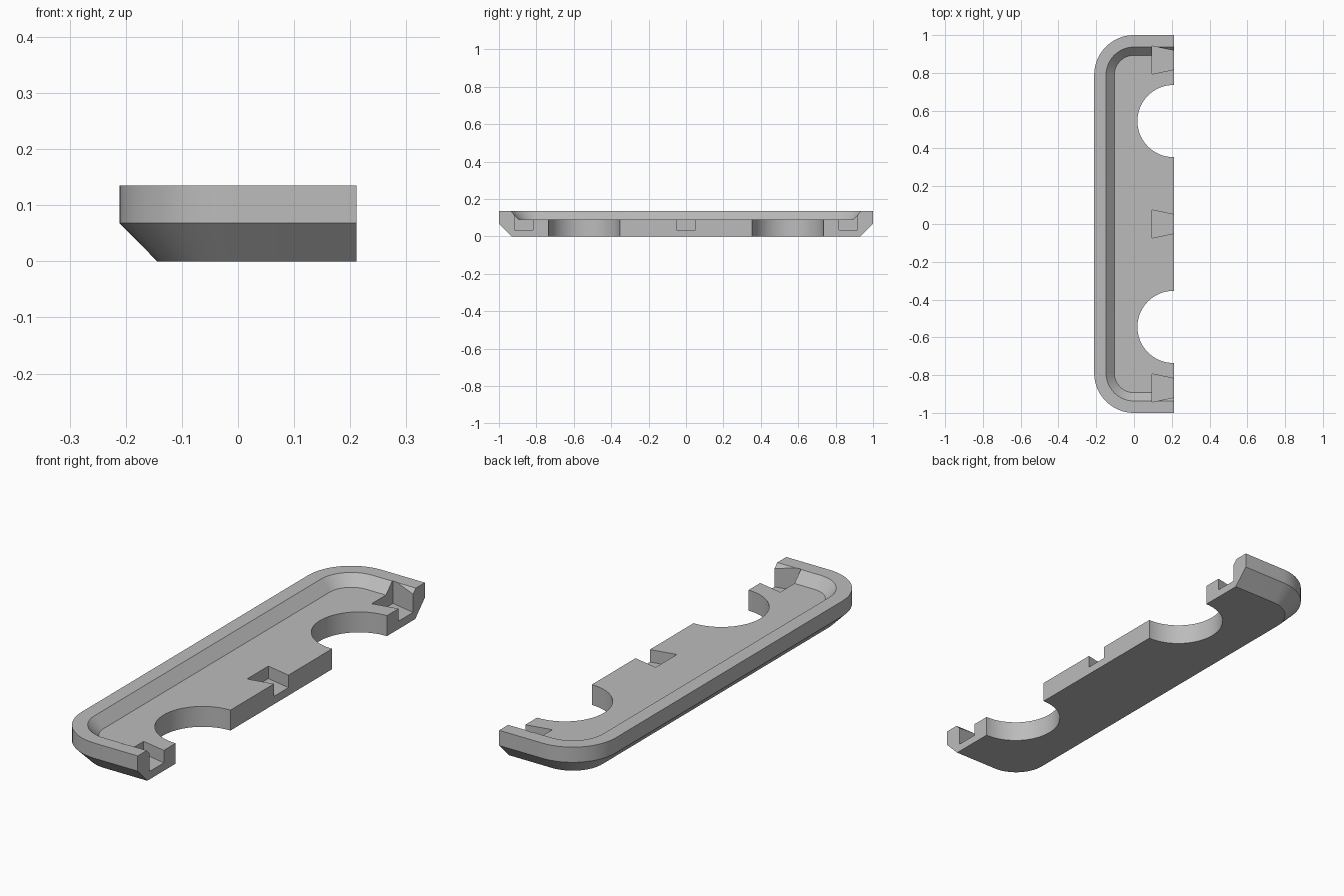
import bpy, bmesh, math

if "Cube" in bpy.data.objects:
    bpy.data.objects.remove(bpy.data.objects["Cube"], do_unlink=True)

HALF_X, HALF_Y, CORNER = 0.211, 1.0, 0.211
HOLE_R, HOLE_Y = 0.191, 0.545

grey = bpy.data.materials.new("plain grey")
grey.use_nodes = True
colour = (0.5, 0.5, 0.5, 1)
grey.diffuse_color = colour
grey.node_tree.nodes["Principled BSDF"].inputs["Base Color"].default_value = colour


def outline(inset, steps=16):
    """Open outline with two rounded corners on the -x side."""
    r = CORNER - inset
    cx, cy = CORNER - HALF_X, HALF_Y - CORNER
    pts = [(HALF_X, HALF_Y - inset)]
    for i in range(steps + 1):
        a = math.pi / 2 * (1 + i / steps)
        pts.append((cx + r * math.cos(a), cy + r * math.sin(a)))
    return pts + [(x, -y) for x, y in reversed(pts)]


def finish(bm, name):
    bmesh.ops.recalc_face_normals(bm, faces=bm.faces)
    mesh = bpy.data.meshes.new(name)
    bm.to_mesh(mesh)
    bm.free()
    obj = bpy.data.objects.new(name, mesh)
    bpy.context.collection.objects.link(obj)
    mesh.materials.append(grey)
    return obj


def prism(name, pts, z0, z1):
    bm = bmesh.new()
    face = bm.faces.new([bm.verts.new((x, y, z0)) for x, y in pts])
    top = bmesh.ops.extrude_face_region(bm, geom=[face])["geom"]
    verts = [v for v in top if isinstance(v, bmesh.types.BMVert)]
    bmesh.ops.translate(bm, vec=(0, 0, z1 - z0), verts=verts)
    return finish(bm, name)


# Tray: loft the outline from the underside, over the rim, down to the floor
section = [(0.067, 0), (0, 0.068), (0, 0.135), (0.063, 0.135), (0.107, 0.09)]
bm = bmesh.new()
rings = [[bm.verts.new((x, y, z)) for x, y in outline(d)] for d, z in section]
for a, b in zip(rings, rings[1:]):
    for i in range(len(a) - 1):
        bm.faces.new((a[i], a[i + 1], b[i + 1], b[i]))
bm.faces.new(rings[0])
bm.faces.new(rings[-1])
bm.faces.new([r[0] for r in rings] + [r[-1] for r in reversed(rings)])
tray = finish(bm, "tray")

# Cutters: half-round openings and dovetail pockets along the open side
cutters = []
for y in (-HOLE_Y, HOLE_Y):
    ring = [(HALF_X - 0.002 + HOLE_R * math.cos(math.tau * i / 64),
             y + HOLE_R * math.sin(math.tau * i / 64)) for i in range(64)]
    cutters.append(prism("opening_cutter", ring, -0.1, 0.3))
for y in (-0.868, 0, 0.868):
    pocket = [(0.096, y - 0.074), (0.25, y - 0.042), (0.25, y + 0.042), (0.096, y + 0.074)]
    cutters.append(prism("pocket_cutter", pocket, 0.035, 0.3))

bpy.ops.object.select_all(action="DESELECT")
bpy.context.view_layer.objects.active = tray
tray.select_set(True)
for cutter in cutters:
    cutter.hide_render = True
    mod = tray.modifiers.new("cut", "BOOLEAN")
    mod.operation, mod.solver, mod.object = "DIFFERENCE", "EXACT", cutter
    bpy.ops.object.modifier_apply(modifier=mod.name)
    bpy.data.objects.remove(cutter, do_unlink=True)

bpy.ops.object.shade_smooth_by_angle(angle=math.radians(30))
